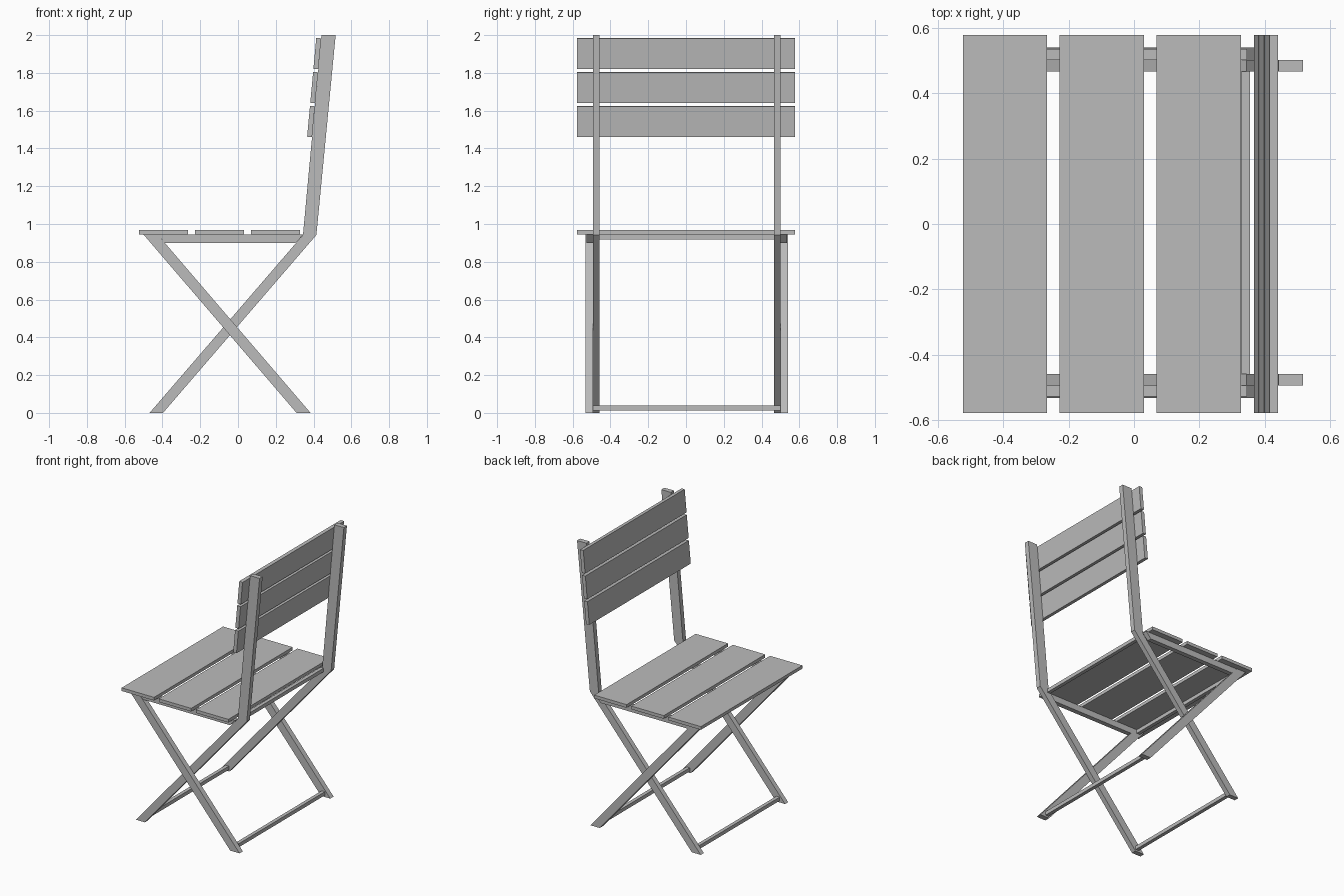
import bpy

cube = bpy.data.objects.get("Cube")
if cube:
    bpy.data.objects.remove(cube, do_unlink=True)

grey = bpy.data.materials.new("plain_grey")
grey.use_nodes = True
GREY = (0.5, 0.5, 0.5, 1.0)
grey.diffuse_color = GREY
grey.node_tree.nodes["Principled BSDF"].inputs["Base Color"].default_value = GREY

MID = 0.004          # centre line of the leg frame
INNER, OUTER, EDGE = 0.462, 0.497, 0.535   # side layers of the frame


def prism(name, profile, y0, y1):
    """Extrude an x-z profile from y0 to y1."""
    n = len(profile)
    verts = [(x, y, z) for y in (y0, y1) for x, z in profile]
    faces = [tuple(range(n)), tuple(reversed(range(n, 2 * n)))]
    faces += [(i, i + n, (i + 1) % n + n, (i + 1) % n) for i in range(n)]
    mesh = bpy.data.meshes.new(name)
    mesh.from_pydata(verts, [], faces)
    mesh.materials.append(grey)
    obj = bpy.data.objects.new(name, mesh)
    bpy.context.collection.objects.link(obj)
    return obj


def pair(name, profile, near, far):
    """Matching parts on both sides of the frame."""
    prism("left_" + name, profile, MID + near, MID + far)
    prism("right_" + name, profile, MID - far, MID - near)


def bar(name, x, z, half, width=0.026):
    """Square cross bar between the two sides."""
    h = width / 2
    prism(name, [(x - h, z - h), (x + h, z - h), (x + h, z + h), (x - h, z + h)],
          MID - half, MID + half)


# Bent back posts running down to the feet, and the crossing legs
pair("back_post", [(-0.468, 0), (-0.397, 0), (0.415, 0.942), (0.517, 2),
                   (0.442, 2), (0.344, 0.942)], INNER, OUTER)
pair("cross_leg", [(0.31, 0), (0.384, 0), (-0.425, 0.944), (-0.5, 0.944)], OUTER, EDGE)

# Side rails under the seat, mitred to the legs
pair("seat_rail", [(-0.387, 0.9), (0.305, 0.9), (0.345, 0.944), (-0.425, 0.944)],
     OUTER, EDGE - 0.004)

# Cross bars
bar("front_seat_bar", -0.45, 0.931, OUTER)
bar("back_seat_bar", 0.342, 0.931, INNER)
bar("rear_foot_bar", 0.328, 0.025, OUTER)
bar("front_foot_bar", -0.412, 0.025, INNER)

# Seat slats
for i, x in enumerate((-0.523, -0.227, 0.069)):
    prism(f"seat_slat_{i + 1}", [(x, 0.944), (x + 0.258, 0.944),
                                 (x + 0.258, 0.967), (x, 0.967)], -0.577, 0.577)

# Backrest slats lying on the leaning posts
LEAN = 0.0926


def post_front(z):
    return 0.344 + LEAN * (z - 0.942)


for i, z in enumerate((1.46, 1.64, 1.82)):
    top = z + 0.163
    prism(f"back_slat_{i + 1}", [(post_front(z) - 0.026, z + 0.002), (post_front(z), z),
                                 (post_front(top), top),
                                 (post_front(top) - 0.026, top + 0.002)], -0.577, 0.577)
